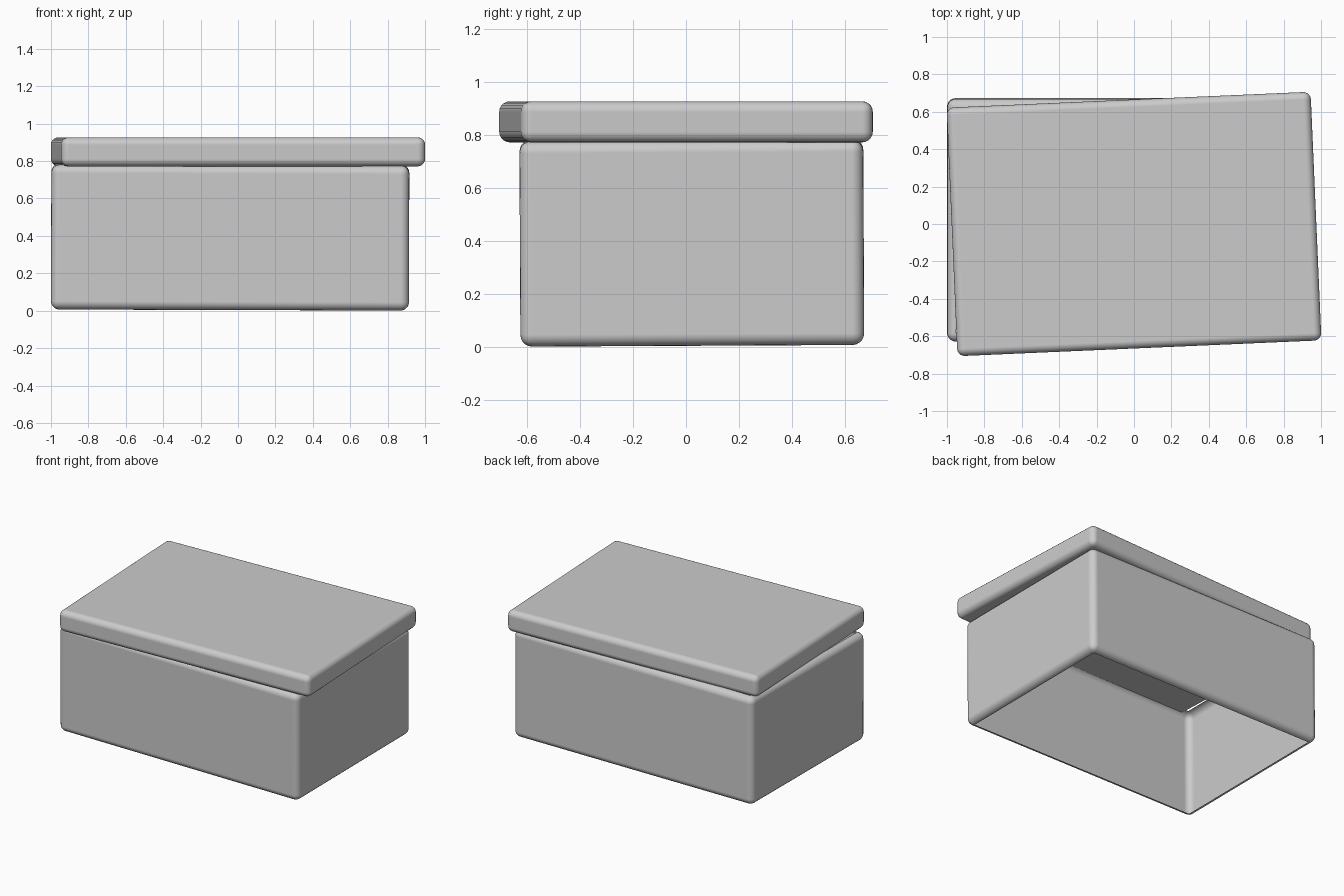
import bpy, bmesh, math

if "Cube" in bpy.data.objects:
    bpy.data.objects.remove(bpy.data.objects["Cube"])

grey = bpy.data.materials.new("plain grey")
grey.diffuse_color = (0.6, 0.6, 0.6, 1.0)
grey.use_nodes = True
grey.node_tree.nodes["Principled BSDF"].inputs["Base Color"].default_value = grey.diffuse_color


def rounded_block(name, size, centre, rot, radius, open_ends=False):
    """Box with rounded edges; optionally a thin shell open at top and bottom."""
    bm = bmesh.new()
    bmesh.ops.create_cube(bm, size=1.0)
    bmesh.ops.scale(bm, vec=size, verts=bm.verts)
    bmesh.ops.bevel(bm, geom=bm.edges[:], offset=radius, segments=5,
                    profile=0.5, affect='EDGES')
    if open_ends:
        ends = [f for f in bm.faces
                if abs(f.normal.z) > 0.99 and f.calc_area() > 0.5]
        bmesh.ops.delete(bm, geom=ends, context='FACES')
    mesh = bpy.data.meshes.new(name)
    bm.to_mesh(mesh)
    bm.free()
    mesh.materials.append(grey)
    obj = bpy.data.objects.new(name, mesh)
    bpy.context.collection.objects.link(obj)
    obj.location = centre
    obj.rotation_euler = rot
    bpy.ops.object.select_all(action='DESELECT')
    obj.select_set(True)
    bpy.context.view_layer.objects.active = obj
    bpy.ops.object.shade_smooth_by_angle(angle=math.radians(40))
    # keep the large faces flat-looking between the rounded edges
    obj.modifiers.new("flat_faces", 'WEIGHTED_NORMAL').weight = 100
    return obj


# thin-walled body, open through, very slightly tilted
rounded_block("box_body", (1.914, 1.298, 0.775), (-0.042, 0.022, 0.394),
              (0.005, 0.003, 0), 0.045, open_ends=True)

# lid slab, twisted a little on the body
rounded_block("lid", (1.948, 1.33, 0.155), (0, 0, 0.849),
              (0, 0, math.radians(2.5)), 0.04)
